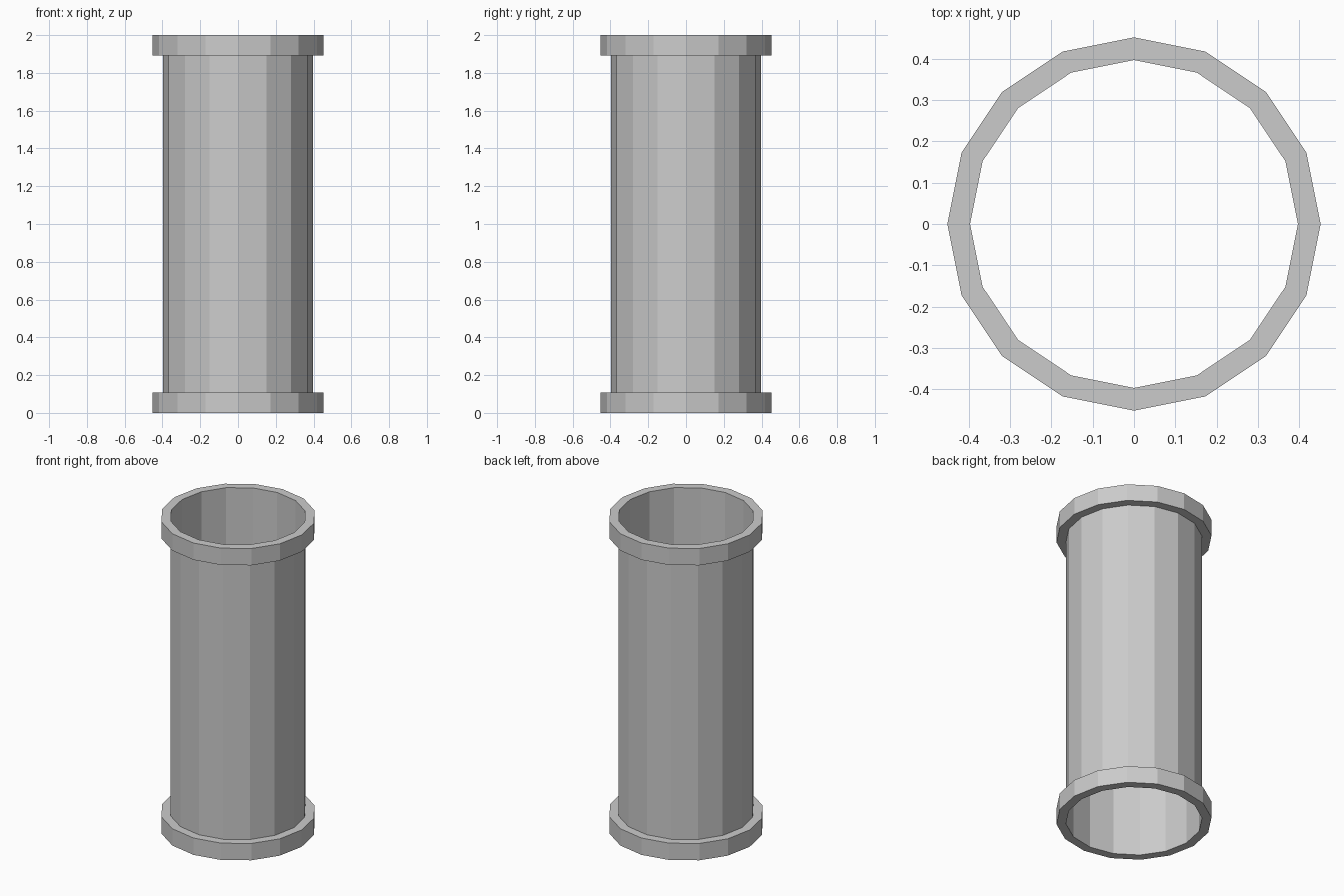
import bpy, math

if "Cube" in bpy.data.objects:
    bpy.data.objects.remove(bpy.data.objects["Cube"])

SIDES = 16
R_TUBE, R_FLANGE = 0.397, 0.452
HEIGHT, FLANGE_H = 2.0, 0.108


def lathe(name, profile):
    """Revolve an open (radius, z) profile around z with flat facets."""
    verts, faces = [], []
    for r, z in profile:
        for i in range(SIDES):
            a = 2 * math.pi * i / SIDES
            verts.append((r * math.cos(a), r * math.sin(a), z))
    for k in range(len(profile) - 1):
        for i in range(SIDES):
            j = (i + 1) % SIDES
            faces.append((k * SIDES + i, k * SIDES + j,
                          (k + 1) * SIDES + j, (k + 1) * SIDES + i))
    mesh = bpy.data.meshes.new(name)
    mesh.from_pydata(verts, [], faces)
    obj = bpy.data.objects.new(name, mesh)
    bpy.context.collection.objects.link(obj)
    return obj


# Thin open tube running the full height
lathe("pipe_tube", [(R_TUBE, 0), (R_TUBE, HEIGHT)])

# Collar at each end, wrapped around the tube wall
for name, z in (("bottom_flange", 0), ("top_flange", HEIGHT - FLANGE_H)):
    lathe(name, [(R_TUBE, z), (R_FLANGE, z),
                 (R_FLANGE, z + FLANGE_H), (R_TUBE, z + FLANGE_H)])
